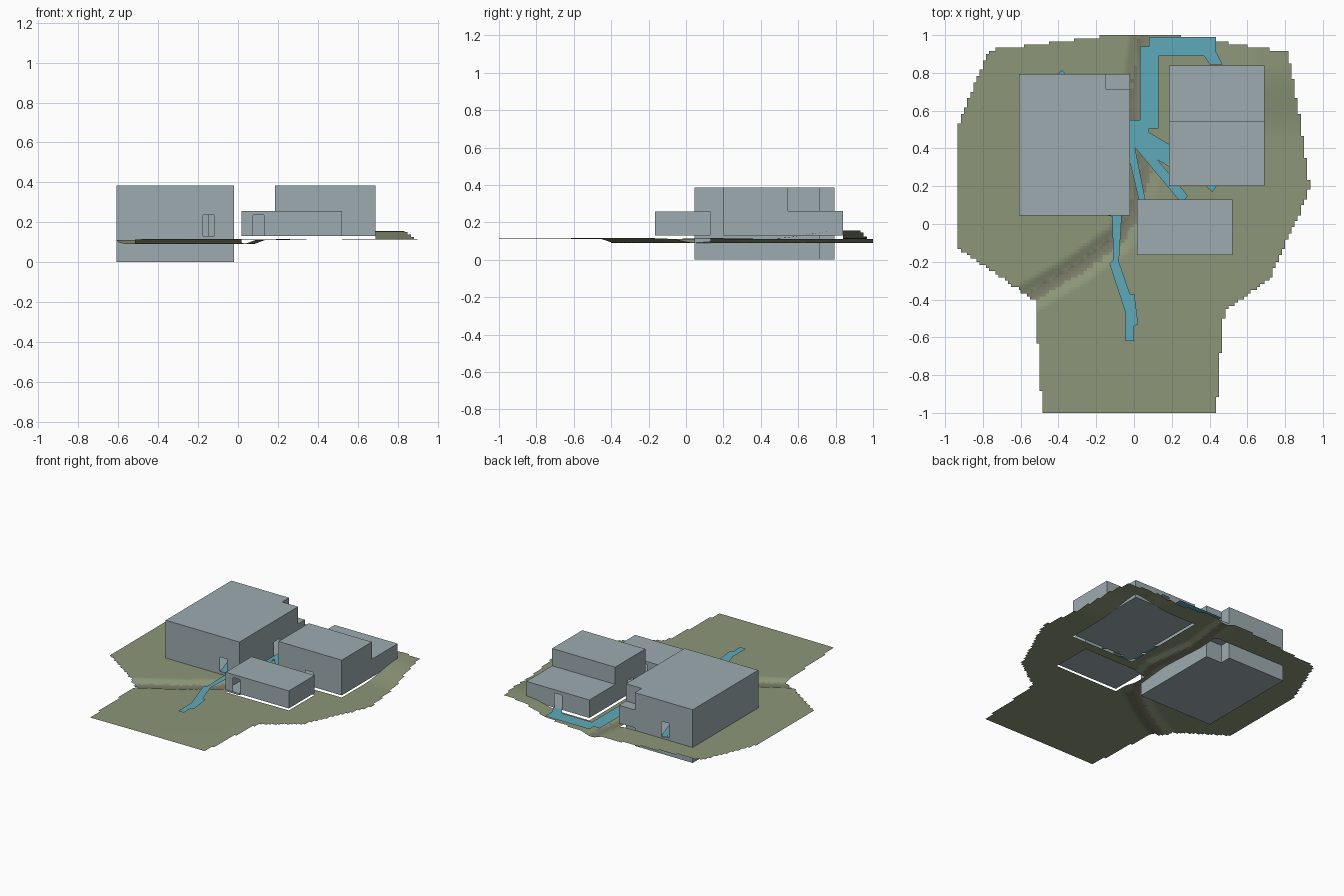
import bpy, bmesh, math, random
from mathutils import Vector
from mathutils.geometry import intersect_point_line

if "Cube" in bpy.data.objects:
    bpy.data.objects.remove(bpy.data.objects["Cube"])

random.seed(4)


def material(name, rgb):
    m = bpy.data.materials.new(name)
    m.diffuse_color = (*rgb, 1)
    m.use_nodes = True
    m.node_tree.nodes["Principled BSDF"].inputs["Base Color"].default_value = m.diffuse_color
    return m


GREY = material("wall grey", (0.34, 0.41, 0.435))
GREEN = material("grass green", (0.265, 0.305, 0.19))
BROWN = material("gully brown", (0.215, 0.215, 0.15))
BLUE = material("path blue", (0.11, 0.40, 0.49))


def finish(bm, name, *mats):
    mesh = bpy.data.meshes.new(name)
    bm.to_mesh(mesh)
    bm.free()
    for m in mats:
        mesh.materials.append(m)
    ob = bpy.data.objects.new(name, mesh)
    bpy.context.collection.objects.link(ob)
    return ob


def prism(name, points, vec, doors=()):
    """Hollow shell: extruded profile; doors = (wall normal, side lo, side hi)."""
    bm = bmesh.new()
    base = bm.faces.new([bm.verts.new(p) for p in points])
    ext = bmesh.ops.extrude_face_region(bm, geom=[base], use_keep_orig=True)
    bmesh.ops.translate(bm, vec=vec, verts=[g for g in ext["geom"] if isinstance(g, bmesh.types.BMVert)])
    bmesh.ops.recalc_face_normals(bm, faces=bm.faces)
    for normal, level, lo, hi in doors:
        n = Vector(normal)
        axis = 0 if abs(n.y) > 0.5 else 1
        wall_axis = 1 - axis

        def wall():
            return [f for f in bm.faces if f.normal.dot(n) > 0.9
                    and abs(f.calc_center_median()[wall_axis] - level) < 0.005]
        for ax, val in ((axis, lo), (axis, hi), (2, 0.131), (2, 0.235)):
            co, no = Vector(), Vector()
            co[ax], no[ax] = val, 1
            fs = wall()
            geom = fs + list({e for f in fs for e in f.edges}) + list({v for f in fs for v in f.verts})
            bmesh.ops.bisect_plane(bm, geom=geom, plane_co=co, plane_no=no)
        gone = [f for f in wall() if lo < f.calc_center_median()[axis] < hi
                and 0.131 < f.calc_center_median().z < 0.235]
        bmesh.ops.delete(bm, geom=gone, context='FACES')
    return finish(bm, name, GREY)


def box(name, x0, x1, y0, y1, z0, z1, doors=()):
    pts = [(x0, y0, z0), (x1, y0, z0), (x1, y1, z0), (x0, y1, z0)]
    return prism(name, pts, (0, 0, z1 - z0), doors)


def sheet(name, outline, z, mat):
    bm = bmesh.new()
    f = bm.faces.new([bm.verts.new((x, y, z)) for x, y in outline])
    f.normal_update()
    if f.normal.z < 0:
        f.normal_flip()
    bmesh.ops.triangulate(bm, faces=[f])
    return finish(bm, name, mat)


FRONT, BACK, LEFT, RIGHT = (0, -1, 0), (0, 1, 0), (-1, 0, 0), (1, 0, 0)

# Large building with a notched back corner and a middle-storey corner block
hall = [(-0.61, 0.045), (-0.02, 0.045), (-0.02, 0.715), (-0.147, 0.715), (-0.147, 0.795), (-0.61, 0.795)]
prism("large_building", [(x, y, 0) for x, y in hall], (0, 0, 0.385),
      [(FRONT, 0.045, -0.175, -0.12), (BACK, 0.795, -0.42, -0.36), (RIGHT, -0.02, 0.44, 0.50)])
box("corner_block", -0.147, -0.02, 0.715, 0.795, 0.13, 0.26)
sheet("large_building_floor", [(-0.605, 0.05), (-0.025, 0.05), (-0.025, 0.71), (-0.152, 0.71),
                               (-0.152, 0.79), (-0.605, 0.79)], 0.129, GREY)

# Stepped building: tall front, low back
step = [(0.20, 0.13), (0.84, 0.13), (0.84, 0.26), (0.545, 0.26), (0.545, 0.385), (0.20, 0.385)]
prism("stepped_building", [(0.185, y, z) for y, z in step], (0.505, 0, 0),
      [(FRONT, 0.20, 0.40, 0.46), (BACK, 0.84, 0.405, 0.465), (LEFT, 0.185, 0.34, 0.40)])

# Small low building
box("small_building", 0.017, 0.522, -0.165, 0.13, 0.13, 0.257,
    [(FRONT, -0.165, 0.075, 0.13), (BACK, 0.13, 0.22, 0.28)])

# Paths
sheet("main_path", [(-0.02, 0.55), (0.032, 0.55), (0.032, 0.94), (0.08, 0.94), (0.08, 0.99), (0.435, 0.99),
                    (0.435, 0.91), (0.468, 0.845), (0.40, 0.845), (0.37, 0.89), (0.13, 0.89), (0.13, 0.505),
                    (0.08, 0.505), (0.08, 0.485), (0.19, 0.42), (0.19, 0.30), (0.125, 0.34), (0.285, 0.15),
                    (0.27, 0.13), (0.235, 0.13), (0.005, 0.405), (0.06, 0.13), (0.025, 0.13), (-0.02, 0.32)],
      0.134, BLUE)
sheet("front_path", [(-0.15, 0.10), (-0.065, 0.045), (-0.08, -0.2), (-0.022, -0.37), (0.002, -0.37),
                     (0.022, -0.53), (0.0, -0.54), (0.0, -0.62), (-0.045, -0.62), (-0.045, -0.47),
                     (-0.13, -0.21), (-0.11, -0.19), (-0.115, 0.04), (-0.175, 0.05)], 0.134, BLUE)
sheet("hall_path", [(-0.175, 0.05), (-0.12, 0.05), (-0.36, 0.79), (-0.38, 0.815), (-0.405, 0.795)], 0.1345, BLUE)
sheet("side_path", [(0.19, 0.30), (0.38, 0.20), (0.415, 0.17), (0.44, 0.205), (0.19, 0.36)], 0.1345, BLUE)

# Ground: fine grid cells kept inside the outline, leaving the building plots open
OUTLINE = [(-0.48, -1), (0.435, -1), (0.465, -0.6), (0.48, -0.46), (0.72, -0.29), (0.78, -0.15), (0.88, 0.06),
           (0.93, 0.2), (0.88, 0.55), (0.815, 0.91), (0.45, 0.965), (0.18, 1.001), (-0.1, 1.001), (-0.77, 0.92),
           (-0.94, 0.5), (-0.94, -0.12), (-0.52, -0.41), (-0.5, -0.8)]
PLOTS = [(-0.61, -0.02, 0.045, 0.795), (0.185, 0.69, 0.20, 0.84), (0.017, 0.522, -0.165, 0.13)]
GULLY = [Vector(p) for p in ((-0.56, -0.39, 0), (-0.30, -0.24, 0), (-0.08, -0.08, 0), (0.0, 0.05, 0),
                             (0.06, 0.28, 0), (0.01, 0.65, 0), (0.06, 1.02, 0))]


def inside(x, y):
    hit = False
    for (x0, y0), (x1, y1) in zip(OUTLINE, OUTLINE[1:] + OUTLINE[:1]):
        if (y0 > y) != (y1 > y) and x < x0 + (y - y0) / (y1 - y0) * (x1 - x0):
            hit = not hit
    return hit


def gully_distance(x, y):
    p, best = Vector((x, y, 0)), 9
    for a, b in zip(GULLY, GULLY[1:]):
        q, t = intersect_point_line(p, a, b)
        q = a.lerp(b, min(1, max(0, t)))
        best = min(best, (p - q).length)
    return best


def ramp(v, lo, hi):
    t = min(1, max(0, (v - lo) / (hi - lo)))
    return t * t * (3 - 2 * t)


def height(x, y):
    z = 0.112 + 0.005 * ramp(x - y, 0, 1)
    z += 0.043 * ramp(y, 0.45, 0.84) * ramp(x, 0.40, 0.68)
    return z - 0.022 * (1 - ramp(gully_distance(x, y), 0.01, 0.09))


def lines(keep):
    """Grid lines, with the nearest line snapped onto each plot edge."""
    vals = [-1 + i / 60 for i in range(121)]
    for k in keep:
        i = min(range(121), key=lambda j: abs(vals[j] - k))
        vals[i] = k
    return vals


xs = lines([v for p in PLOTS for v in p[:2]])
ys = lines([v for p in PLOTS for v in p[2:]])
bm = bmesh.new()
verts = {}


def vert(i, j):
    if (i, j) not in verts:
        verts[i, j] = bm.verts.new((xs[i], ys[j], height(xs[i], ys[j])))
    return verts[i, j]


for i in range(120):
    for j in range(120):
        cx, cy = (xs[i] + xs[i + 1]) / 2, (ys[j] + ys[j + 1]) / 2
        if not inside(cx, cy) or any(a < cx < b and c < cy < d for a, b, c, d in PLOTS):
            continue
        f = bm.faces.new([vert(i, j), vert(i + 1, j), vert(i + 1, j + 1), vert(i, j + 1)])
        f.material_index = int(gully_distance(cx, cy) < 0.03 + random.uniform(-0.008, 0.008))
finish(bm, "ground", GREEN, BROWN)
